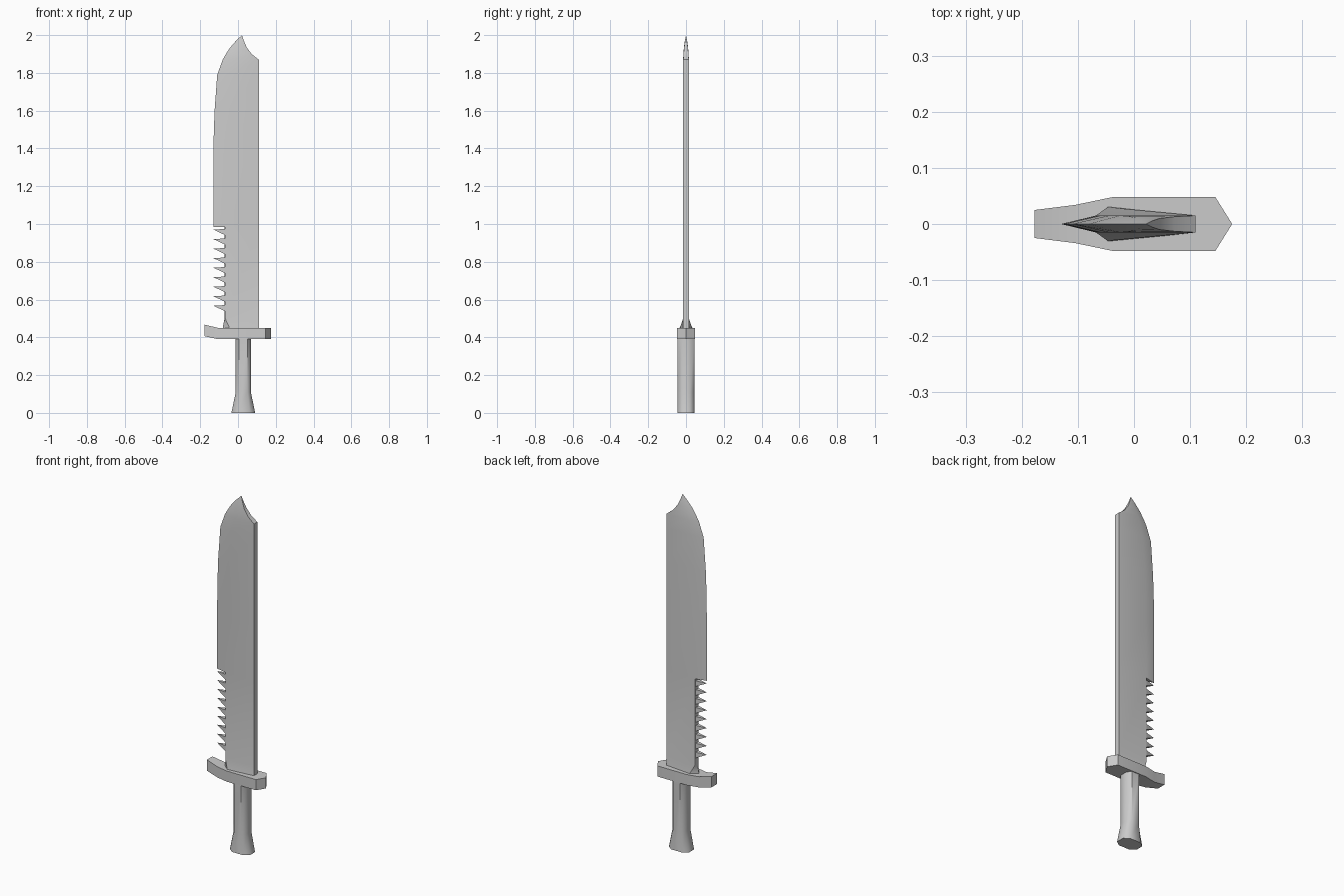
import bpy, bmesh, math


def finish(name, bm, angle=35):
    bmesh.ops.remove_doubles(bm, verts=bm.verts[:], dist=0.0002)
    bmesh.ops.recalc_face_normals(bm, faces=bm.faces[:])
    me = bpy.data.meshes.new(name)
    bm.to_mesh(me)
    bm.free()
    ob = bpy.data.objects.new(name, me)
    bpy.context.collection.objects.link(ob)
    bpy.ops.object.select_all(action='DESELECT')
    ob.select_set(True)
    bpy.context.view_layer.objects.active = ob
    bpy.ops.object.shade_smooth_by_angle(angle=math.radians(angle))
    return ob


def loft(name, rings, angle=35):
    """Skin a list of equal-length rings and cap both ends."""
    bm = bmesh.new()
    vs = [[bm.verts.new(p) for p in r] for r in rings]
    n = len(rings[0])
    for a, b in zip(vs, vs[1:]):
        for i in range(n):
            j = (i + 1) % n
            bm.faces.new((a[i], a[j], b[j], b[i]))
    bm.faces.new(vs[0][::-1])
    bm.faces.new(vs[-1])
    return finish(name, bm, angle)


# Blade: z, cutting edge x, bevel x, spine x, half thickness at bevel and spine
rows = [
    (0.985, -0.071, -0.068, 0.11, 0.015, 0.015),
    (0.985, -0.13, -0.068, 0.11, 0.015, 0.015),
    (1.30, -0.13, -0.066, 0.11, 0.015, 0.015),
    (1.45, -0.129, -0.064, 0.11, 0.015, 0.015),
    (1.60, -0.124, -0.060, 0.11, 0.015, 0.015),
    (1.79, -0.110, -0.045, 0.11, 0.015, 0.015),
    (1.87, -0.081, -0.025, 0.11, 0.015, 0.015),
    (1.90, -0.064, -0.012, 0.072, 0.014, 0.013),
    (1.935, -0.041, 0.003, 0.046, 0.011, 0.010),
    (1.97, -0.010, 0.014, 0.031, 0.006, 0.005),
    (2.00, 0.021, 0.021, 0.021, 0, 0),
]
# Flared root of the blade, below the toothed stretch
root = [
    (0.44, -0.082, -0.045, 0.11, 0.032, 0.015),
    (0.455, -0.080, -0.047, 0.11, 0.030, 0.015),
    (0.50, -0.071, -0.068, 0.11, 0.015, 0.015),
]
loft("blade", [[(xl, 0, z), (xb, -tb, z), (xs, -ts, z), (xs, ts, z), (xb, tb, z)]
               for z, xl, xb, xs, tb, ts in root + rows])

# Saw teeth: nine pyramids pointing away from the cutting edge
bm = bmesh.new()
for i in range(9):
    z = 0.557 + i * 0.0504
    base = [bm.verts.new((-0.066, y, z + dz)) for y, dz in
            ((-0.014, -0.020), (0.014, -0.020), (0.014, 0.014), (-0.014, 0.014))]
    tip = bm.verts.new((-0.13, 0, z + 0.010))
    bm.faces.new(base)
    for k in range(4):
        bm.faces.new((base[k], base[(k + 1) % 4], tip))
finish("saw_teeth", bm, 30)

# Guard: x, half width, bottom z, top z
loft("guard", [[(x, -w, lo), (x, w, lo), (x, w, hi), (x, -w, hi)]
               for x, w, lo, hi in ((-0.177, 0.025, 0.406, 0.467),
                                    (-0.105, 0.034, 0.39, 0.45),
                                    (-0.038, 0.048, 0.39, 0.45),
                                    (0.145, 0.048, 0.39, 0.45),
                                    (0.175, 0.0, 0.39, 0.45))])

# Grip with flared pommel: z, half width in x
octagon = [(1, .5), (.55, 1), (-.55, 1), (-1, .5), (-1, -.5), (-.55, -1), (.55, -1), (1, -.5)]
loft("grip", [[(0.028 + u * w, v * 0.044, z) for u, v in octagon]
              for z, w in ((0, 0.063), (0.11, 0.040), (0.40, 0.040))], 50)
